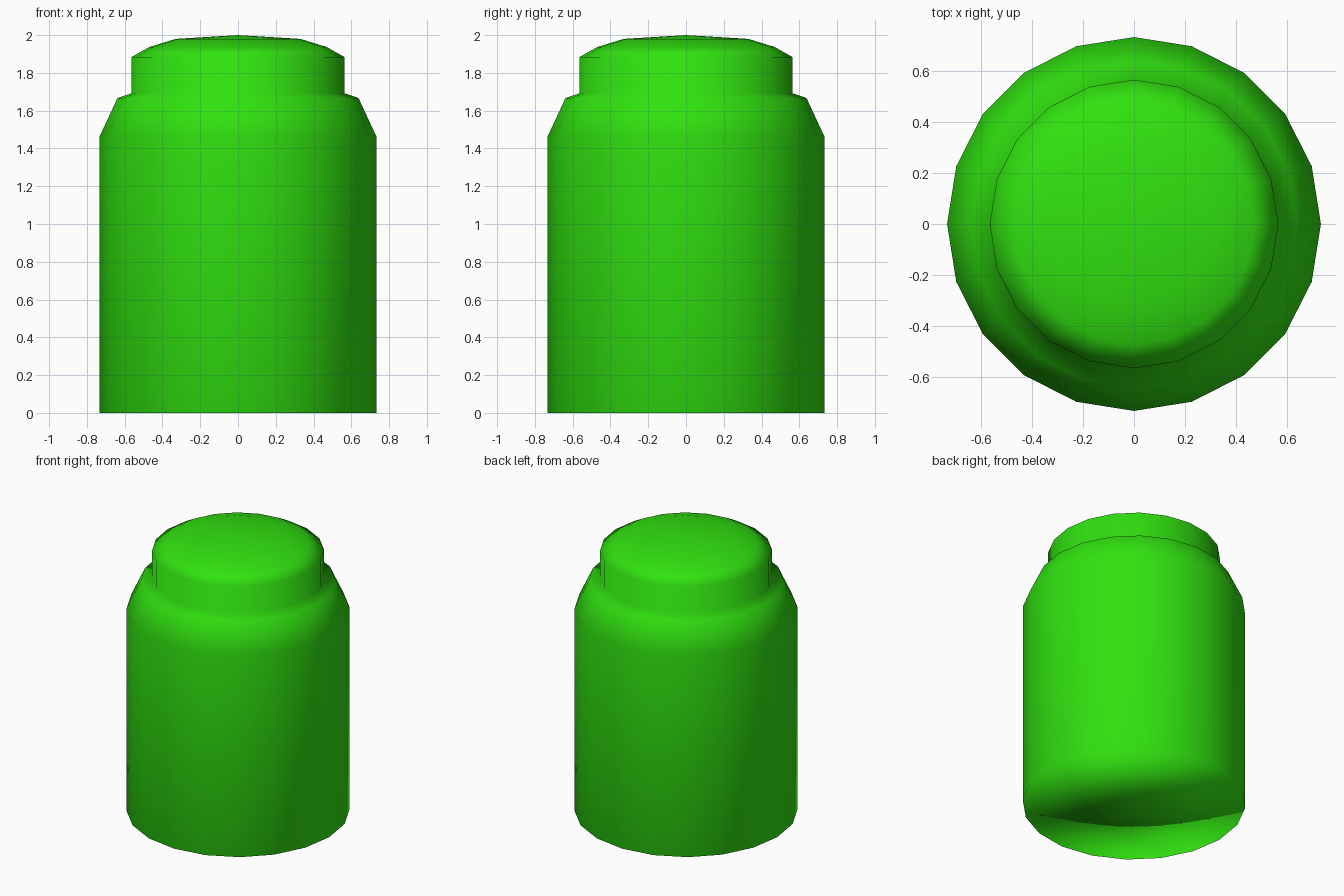
import bpy
import bmesh
import math

SIDES = 20

cube = bpy.data.objects.get("Cube")
if cube:
    bpy.data.objects.remove(cube, do_unlink=True)

green = bpy.data.materials.new("bright_green")
green.use_nodes = True
colour = (0.03, 0.76, 0.005, 1)
green.diffuse_color = colour
green.node_tree.nodes["Principled BSDF"].inputs["Base Color"].default_value = colour


def lathe(name, profile, material):
    """Turn a (radius, height) profile around the z axis."""
    bm = bmesh.new()
    verts = [bm.verts.new((0, r, z)) for r, z in profile]
    edges = [bm.edges.new(pair) for pair in zip(verts, verts[1:])]
    bmesh.ops.spin(bm, geom=verts + edges, cent=(0, 0, 0), axis=(0, 0, 1),
                   angle=math.tau, steps=SIDES)
    bmesh.ops.remove_doubles(bm, verts=bm.verts, dist=0.0005)
    bmesh.ops.recalc_face_normals(bm, faces=bm.faces)
    for face in bm.faces:
        face.smooth = True
    mesh = bpy.data.meshes.new(name)
    bm.to_mesh(mesh)
    bm.free()
    mesh.materials.append(material)
    obj = bpy.data.objects.new(name, mesh)
    bpy.context.collection.objects.link(obj)
    # Soft shading that favours the large faces
    soft = obj.modifiers.new("soft_shading", 'WEIGHTED_NORMAL')
    soft.mode = 'FACE_AREA'
    return obj


# Canister: flat base, straight wall, sloped shoulder, narrow ledge, domed cap
base = [(0, 0), (0.732, 0)]
shoulder = [(0.732, 1.465), (0.638, 1.667), (0.565, 1.692)]
cap = [(0.565, 1.883), (0.47, 1.937), (0.33, 1.98), (0, 2)]
lathe("canister", base + shoulder + cap, green)
